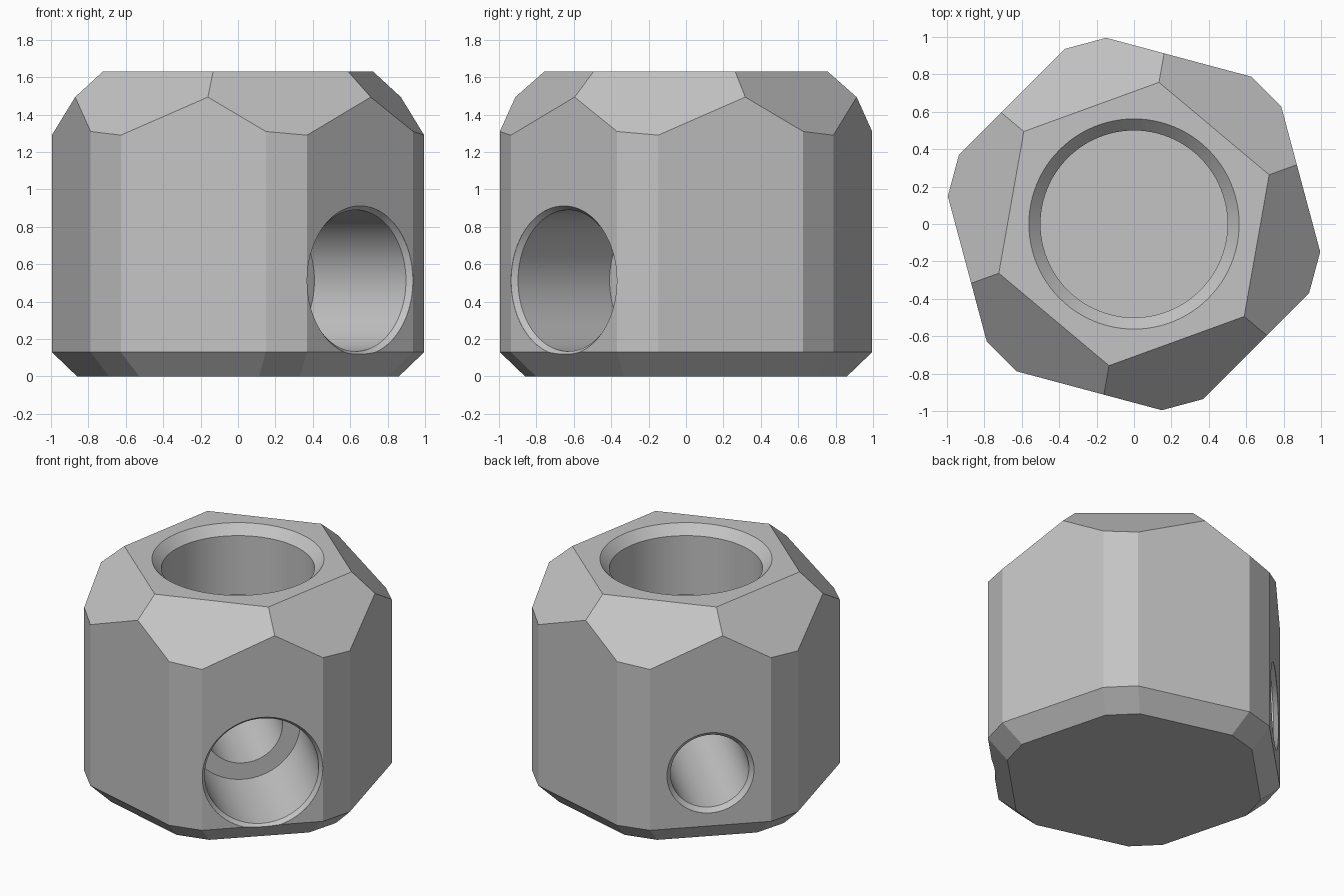
import bpy, bmesh, math
from mathutils import Vector, Matrix

cube = bpy.data.objects.get("Cube")
if cube:
    bpy.data.objects.remove(cube, do_unlink=True)

HEIGHT = 1.63
grey = bpy.data.materials.new("plain_grey")
grey.use_nodes = True
colour = (0.55, 0.55, 0.55, 1)
grey.diffuse_color = colour
grey.node_tree.nodes["Principled BSDF"].inputs["Base Color"].default_value = colour


def polar(radius, degrees, z=0):
    a = math.radians(degrees)
    return Vector((radius * math.cos(a), radius * math.sin(a), z))


def finish(bm, name):
    bmesh.ops.recalc_face_normals(bm, faces=bm.faces)
    mesh = bpy.data.meshes.new(name)
    bm.to_mesh(mesh)
    bm.free()
    mesh.materials.append(grey)
    obj = bpy.data.objects.new(name, mesh)
    bpy.context.collection.objects.link(obj)
    return obj


def corner_ring(bm, distance, z, half_width=0.114):
    """Hexagon outline with each corner trimmed to a narrow flat."""
    ring = []
    for k in range(6):
        angle = 45 + 60 * k
        for side in (-1, 1):
            p = polar(distance, angle, z) + polar(half_width * side, angle + 90)
            ring.append(bm.verts.new(p))
    return ring


def bridge(bm, a, b):
    for i in range(len(a)):
        j = (i + 1) % len(a)
        bm.faces.new((a[i], a[j], b[j], b[i]))


# Solid hexagonal body with a tapered foot
bm = bmesh.new()
rings = [corner_ring(bm, d, z) for d, z in ((0.86, 0), (1.0, 0.13), (1.0, HEIGHT))]
bm.faces.new(rings[0])
bm.faces.new(rings[-1])
for lower, upper in zip(rings, rings[1:]):
    bridge(bm, lower, upper)

# Six sloped facets around the top, twisted relative to the sides
for k in range(6):
    angle = 50 + 60 * k
    bmesh.ops.bisect_plane(bm, geom=bm.verts[:] + bm.edges[:] + bm.faces[:],
                           plane_co=polar(0.666, angle, HEIGHT),
                           plane_no=polar(1, angle, 1).normalized(),
                           clear_outer=True)
    bmesh.ops.holes_fill(bm, edges=[e for e in bm.edges if e.is_boundary], sides=0)
body = finish(bm, "hex_body")


def cut_bore(name, profile, matrix):
    """Cut a turned shape, given as (radius, height) points, from the body."""
    bm = bmesh.new()
    loops = [[bm.verts.new(polar(r, 360 * i / 96, h)) for i in range(96)] for r, h in profile]
    bm.faces.new(loops[0])
    bm.faces.new(loops[-1])
    for lower, upper in zip(loops, loops[1:]):
        bridge(bm, lower, upper)
    cutter = finish(bm, name)
    cutter.data.transform(matrix)
    cutter.hide_render = True
    mod = body.modifiers.new(name, "BOOLEAN")
    mod.operation = "DIFFERENCE"
    mod.solver = "EXACT"
    mod.object = cutter
    bpy.context.view_layer.objects.active = body
    bpy.ops.object.modifier_apply(modifier=name)
    bpy.data.objects.remove(cutter, do_unlink=True)


# Blind socket in the top
cut_bore("top_socket",
         [(0.5, 1.14), (0.5, HEIGHT - 0.065), (0.562, HEIGHT), (0.562, HEIGHT + 0.2)],
         Matrix())

# Stepped cross bore: wide mouth at one side, narrow mouth opposite
axis = polar(1, -45).to_track_quat("Z", "Y").to_matrix().to_4x4()
face = 0.922
cut_bore("cross_bore",
         [(0.289, -face - 0.3), (0.289, -face), (0.26, -face + 0.03),
          (0.26, 0.2), (0.378, 0.2), (0.378, face - 0.03),
          (0.4, face), (0.4, face + 0.3)],
         Matrix.Translation((0, 0, 0.512)) @ axis)

# Smooth bores, crisp planar facets
bpy.ops.object.select_all(action="DESELECT")
body.select_set(True)
bpy.context.view_layer.objects.active = body
bpy.ops.object.shade_smooth_by_angle(angle=math.radians(20))
